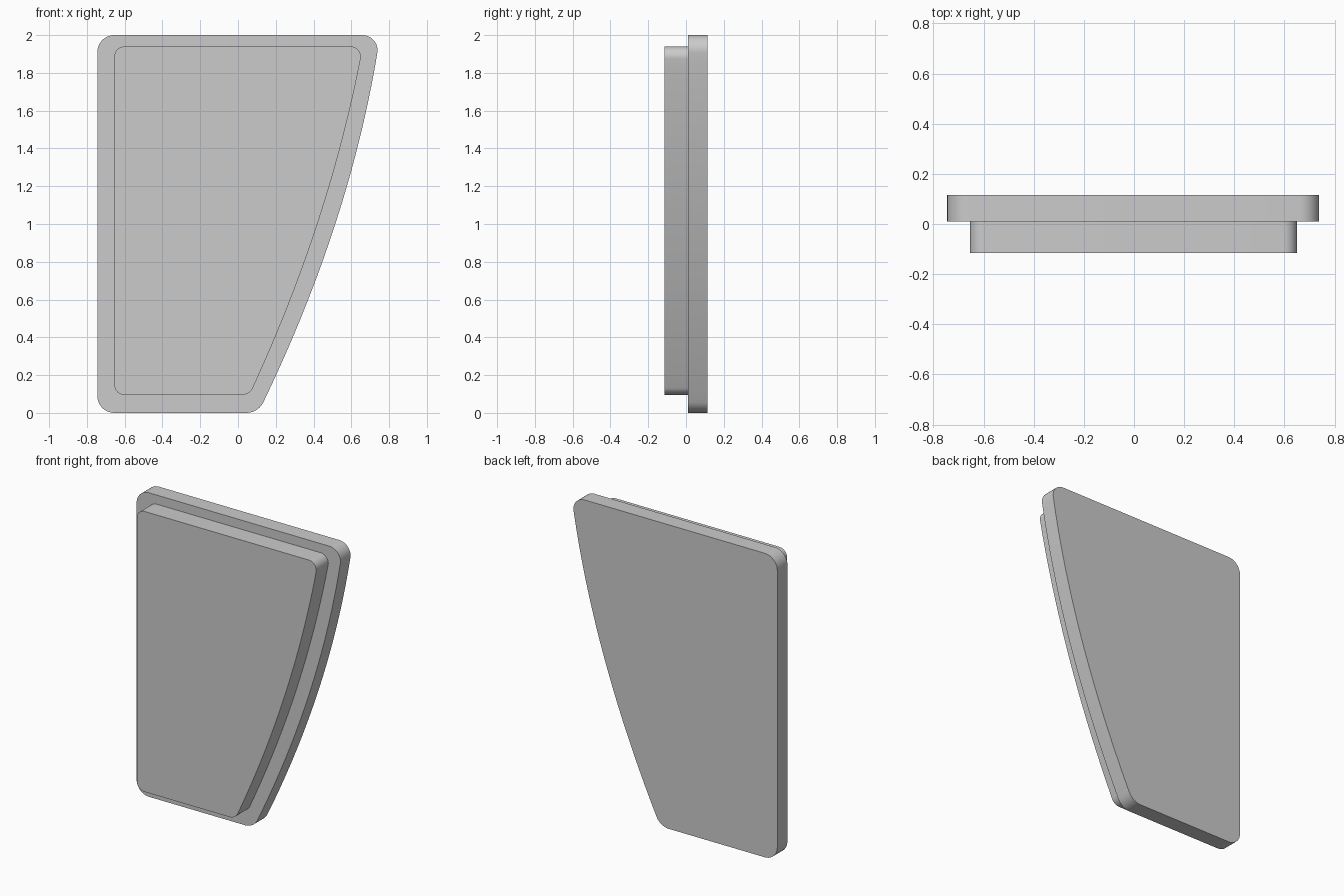
import bpy
import bmesh
import math
from mathutils import Vector

cube = bpy.data.objects.get("Cube")
if cube:
    bpy.data.objects.remove(cube, do_unlink=True)

grey = bpy.data.materials.new("plain grey")
grey.use_nodes = True
colour = (0.6, 0.6, 0.6, 1)
grey.diffuse_color = colour
grey.node_tree.nodes["Principled BSDF"].inputs["Base Color"].default_value = colour


def fillet(corner, before, after, radius, steps=10):
    """Arc of the given radius, tangent to both sides of a corner."""
    a = (before - corner).normalized()
    b = (after - corner).normalized()
    half = a.angle(b) / 2
    centre = corner + (a + b).normalized() * radius / math.sin(half)
    start = corner + a * radius / math.tan(half) - centre
    turn = math.pi - 2 * half
    points = []
    for i in range(steps + 1):
        t = turn * i / steps
        c, s = math.cos(t), math.sin(t)
        points.append(centre + Vector((c * start.x - s * start.y,
                                       s * start.x + c * start.y)))
    return points


def bow(start, control, end, steps=32):
    """Inner points of a quadratic curve."""
    return [start * (1 - t) ** 2 + control * 2 * t * (1 - t) + end * t * t
            for t in (i / steps for i in range(1, steps))]


def plate(name, left, bottom, top, low_x, high_x, control, radii, y_front, y_back):
    """Rounded plate with one bowed side, extruded along y."""
    bl, br = Vector((left, bottom)), Vector((low_x, bottom))
    tr, tl = Vector((high_x, top)), Vector((left, top))
    control = Vector(control)
    low = fillet(br, bl, control, radii[1])
    high = fillet(tr, control, tl, radii[2])
    outline = (fillet(bl, tl, br, radii[0]) + low + bow(low[-1], control, high[0])
               + high + fillet(tl, tr, bl, radii[0]))
    bm = bmesh.new()
    face = bm.faces.new([bm.verts.new((p.x, y_front, p.y)) for p in outline])
    result = bmesh.ops.extrude_face_region(bm, geom=[face], use_keep_orig=True)
    moved = [v for v in result["geom"] if isinstance(v, bmesh.types.BMVert)]
    bmesh.ops.translate(bm, vec=(0, y_back - y_front, 0), verts=moved)
    bmesh.ops.recalc_face_normals(bm, faces=bm.faces)
    mesh = bpy.data.meshes.new(name)
    bm.to_mesh(mesh)
    bm.free()
    mesh.materials.append(grey)
    obj = bpy.data.objects.new(name, mesh)
    bpy.context.collection.objects.link(obj)
    bpy.ops.object.select_all(action="DESELECT")
    obj.select_set(True)
    bpy.context.view_layer.objects.active = obj
    bpy.ops.object.shade_smooth_by_angle(angle=math.radians(30))


# Wide rear plate
plate("back_plate", -0.745, 0, 2, 0.107, 0.753, (0.588, 1.0),
      (0.09, 0.1, 0.08), 0.01, 0.115)
# Smaller raised front plate
plate("front_panel", -0.655, 0.095, 1.94, 0.061, 0.662, (0.478, 1.0),
      (0.055, 0.065, 0.055), -0.115, 0.01)
